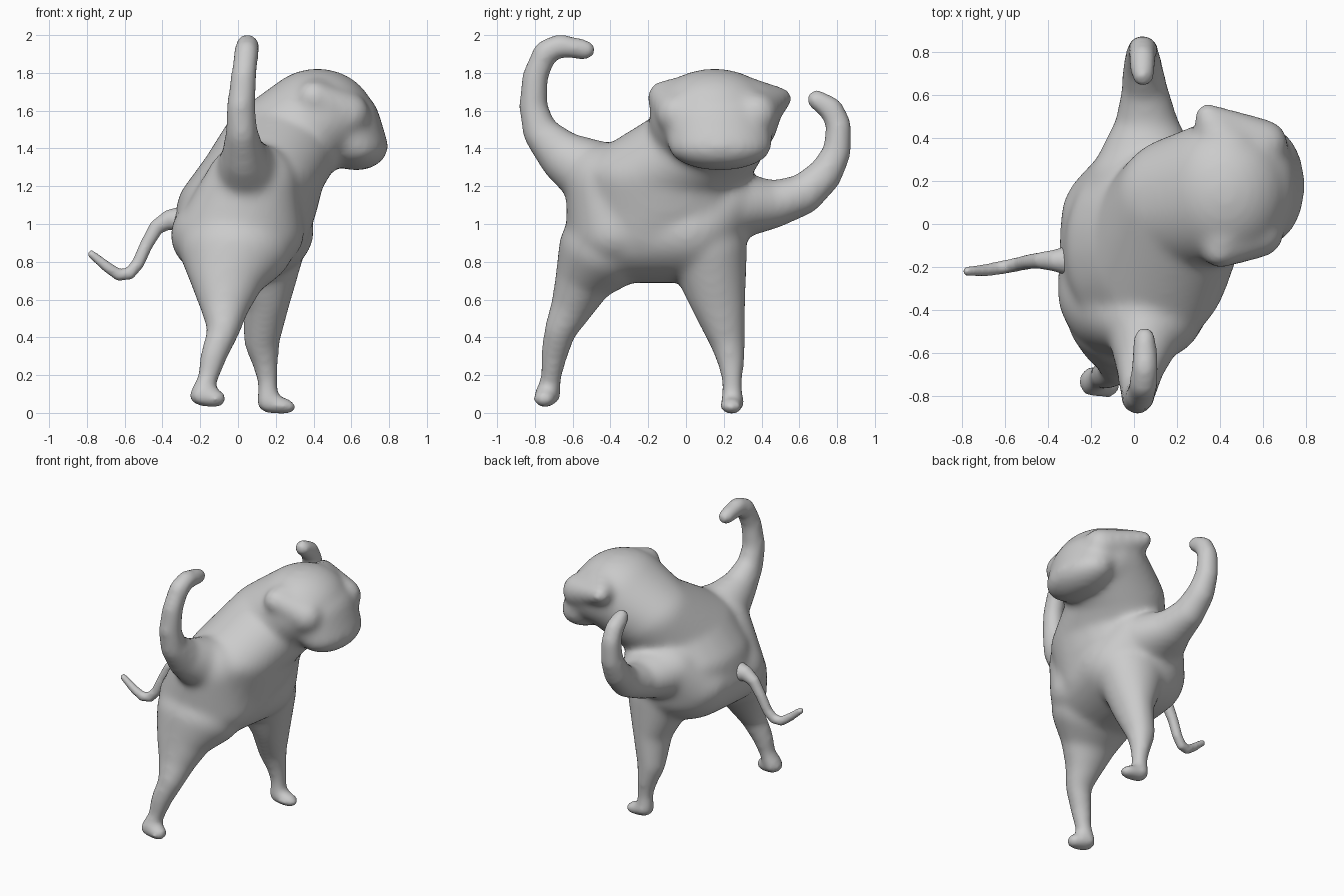
import bpy, bmesh, math
from mathutils import Vector

# unit sphere directions shared by every rounded station
N = 420
GOLD = math.pi * (3 - math.sqrt(5))
DIRS = []
for i in range(N):
    h = 1 - 2 * (i + 0.5) / N
    w = math.sqrt(1 - h * h)
    DIRS.append(Vector((w * math.cos(i * GOLD), w * math.sin(i * GOLD), h)))


def chain(bm, stations, grow):
    """Hull each neighbouring pair of ellipsoids (x, y, z, radius or (rx, ry, rz))."""
    for a, b in zip(stations, stations[1:]):
        verts = []
        for x, y, z, r in (a, b):
            rad = r if isinstance(r, tuple) else (r, r, r)
            rad = [math.sqrt(v * v + grow) for v in rad]  # offsets smoothing shrinkage
            for d in DIRS:
                verts.append(bm.verts.new((x + d.x * rad[0], y + d.y * rad[1], z + d.z * rad[2])))
        bmesh.ops.convex_hull(bm, input=verts)


def sculpt(name, chains, voxel, rounds, grow):
    """Fuse chains into one smooth skin."""
    bm = bmesh.new()
    for c in chains:
        chain(bm, c, grow)
    bmesh.ops.delete(bm, geom=[v for v in bm.verts if not v.link_faces], context='VERTS')
    bmesh.ops.recalc_face_normals(bm, faces=bm.faces)
    mesh = bpy.data.meshes.new(name)
    bm.to_mesh(mesh)
    bm.free()
    ob = bpy.data.objects.new(name, mesh)
    bpy.context.collection.objects.link(ob)
    m = ob.modifiers.new("fuse", 'REMESH')
    m.mode = 'VOXEL'
    m.voxel_size = voxel
    m.use_smooth_shade = True
    s = ob.modifiers.new("soften", 'SMOOTH')
    s.factor = 0.5
    s.iterations = rounds
    return ob


# leaning torso, neck and cranium
torso = [(0.01, -0.17, 0.95, (0.36, 0.40, 0.22)),
         (0.05, -0.11, 1.10, (0.37, 0.47, 0.22)),
         (0.125, -0.12, 1.25, (0.33, 0.44, 0.22)),
         (0.23, 0.10, 1.42, (0.32, 0.31, 0.25)),
         (0.42, 0.15, 1.56, (0.30, 0.34, 0.26))]
# broad hips and flanks
hips = [(-0.01, -0.31, 0.94, (0.345, 0.32, 0.25)),
        (0.03, 0.00, 0.96, (0.37, 0.33, 0.27))]
flank_near = [(0.07, -0.45, 1.21, (0.24, 0.18, 0.22)),
              (0.01, -0.37, 0.95, (0.34, 0.26, 0.22))]
flank_far = [(0.06, 0.20, 1.12, (0.27, 0.20, 0.19)),
             (0.03, 0.02, 0.97, (0.37, 0.31, 0.22))]
# broad muzzle
muzzle = [(0.46, 0.16, 1.55, (0.26, 0.33, 0.24)),
          (0.56, 0.17, 1.53, (0.19, 0.29, 0.19)),
          (0.625, 0.18, 1.41, (0.165, 0.27, 0.12))]
# ears running forward into the cheeks
ear_far = [(0.44, 0.32, 1.62, 0.15), (0.34, 0.505, 1.665, 0.04), (0.60, 0.37, 1.58, 0.11)]
ear_near = [(0.44, 0.10, 1.60, 0.20), (0.40, -0.115, 1.67, 0.08), (0.58, -0.04, 1.58, 0.11)]
# legs
leg_near = [(-0.01, -0.43, 0.87, (0.30, 0.24, 0.22)),
            (-0.055, -0.53, 0.72, (0.20, 0.155, 0.13)),
            (-0.07, -0.60, 0.57, (0.125, 0.105, 0.11)),
            (-0.075, -0.665, 0.44, 0.075),
            (-0.13, -0.70, 0.30, 0.058),
            (-0.16, -0.715, 0.18, 0.036),
            (-0.20, -0.735, 0.09, (0.044, 0.06, 0.036)),
            (-0.115, -0.75, 0.075, (0.04, 0.045, 0.026))]
leg_far = [(0.12, 0.11, 0.87, (0.23, 0.21, 0.20)),
           (0.15, 0.165, 0.60, (0.12, 0.145, 0.12)),
           (0.125, 0.22, 0.38, 0.085),
           (0.145, 0.24, 0.26, 0.055),
           (0.16, 0.245, 0.15, 0.033),
           (0.155, 0.245, 0.05, (0.04, 0.05, 0.03)),
           (0.25, 0.24, 0.034, (0.045, 0.045, 0.012))]
# raised arms with hooked hands
arm_near = [(0.06, -0.45, 1.24, 0.19), (0.03, -0.64, 1.35, (0.11, 0.13, 0.13)),
            (0.02, -0.77, 1.48, (0.075, 0.085, 0.085)), (0.015, -0.81, 1.62, 0.064),
            (0.03, -0.80, 1.78, 0.056), (0.045, -0.745, 1.91, 0.053),
            (0.05, -0.67, 1.945, 0.049), (0.05, -0.53, 1.922, 0.036)]
arm_far = [(0.06, 0.28, 1.10, (0.23, 0.17, 0.17)),
           (0.06, 0.45, 1.10, (0.145, 0.12, 0.12)),
           (0.05, 0.62, 1.155, 0.10), (0.04, 0.735, 1.26, 0.083),
           (0.04, 0.80, 1.38, 0.064), (0.04, 0.81, 1.52, 0.055),
           (0.04, 0.77, 1.61, 0.05), (0.04, 0.69, 1.658, 0.038)]

sculpt("body", [torso, hips, flank_near, flank_far, muzzle, ear_far, ear_near,
                leg_near, leg_far, arm_near, arm_far], 0.018, 24, 0.0018)

# curled tail
tail = [(-0.26, -0.17, 1.02, 0.08), (-0.36, -0.17, 1.025, 0.05),
        (-0.43, -0.17, 0.985, 0.037), (-0.485, -0.175, 0.89, 0.032),
        (-0.53, -0.185, 0.79, 0.03), (-0.575, -0.195, 0.737, 0.029),
        (-0.63, -0.205, 0.73, 0.028), (-0.69, -0.215, 0.77, 0.025),
        (-0.775, -0.22, 0.84, 0.017)]
sculpt("tail", [tail], 0.010, 8, 0.0002)
